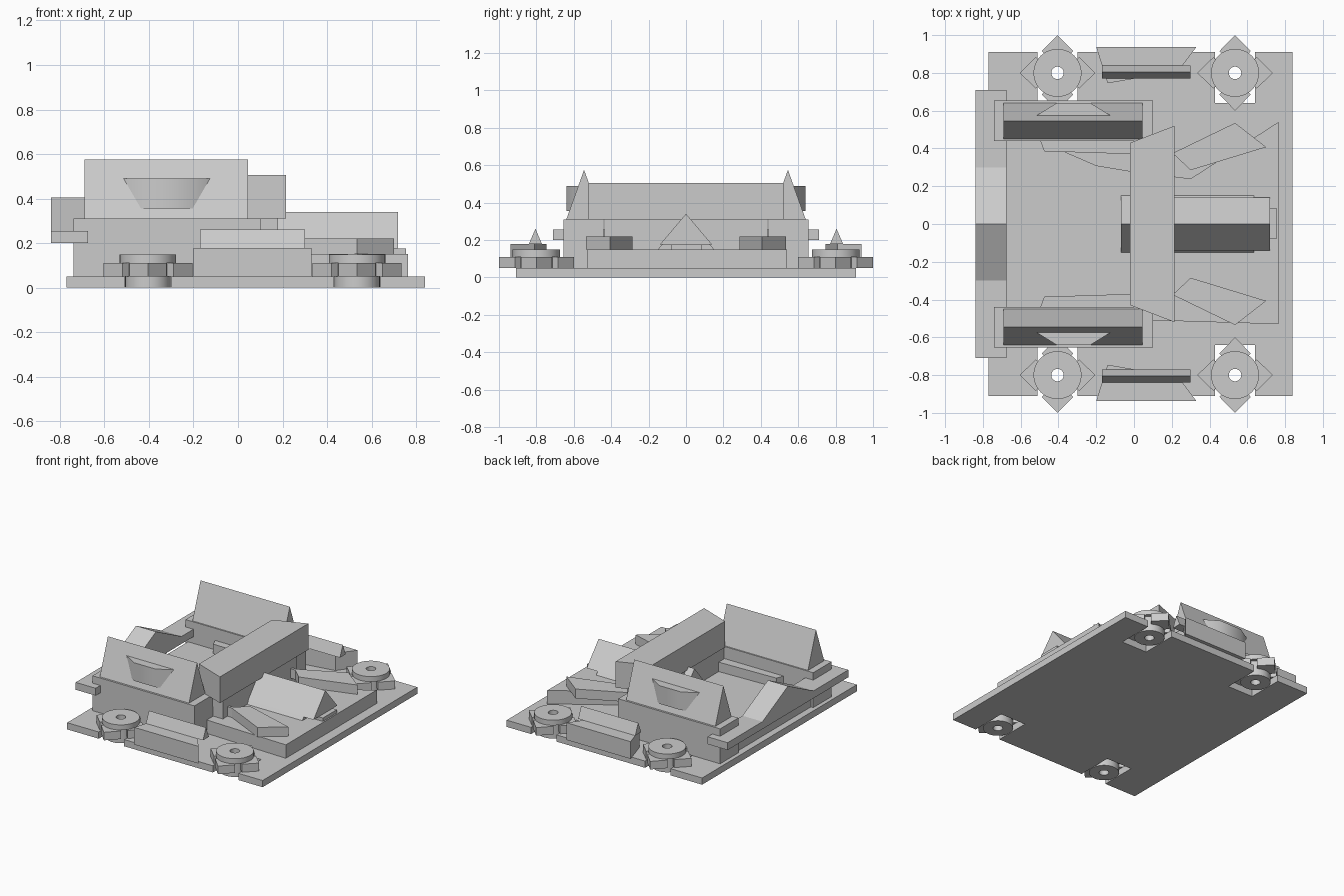
import bpy, bmesh, math
from mathutils import Vector

old = bpy.data.objects.get("Cube")
if old:
    bpy.data.objects.remove(old, do_unlink=True)

GRAY = (0.6, 0.6, 0.6, 1)
mat = bpy.data.materials.new("light_gray")
mat.use_nodes = True
mat.diffuse_color = GRAY
mat.node_tree.nodes["Principled BSDF"].inputs["Base Color"].default_value = GRAY


def finish(name, bm):
    bmesh.ops.recalc_face_normals(bm, faces=bm.faces)
    me = bpy.data.meshes.new(name)
    bm.to_mesh(me)
    bm.free()
    me.materials.append(mat)
    ob = bpy.data.objects.new(name, me)
    bpy.context.collection.objects.link(ob)
    return ob


def extrude(name, points, offset):
    bm = bmesh.new()
    face = bm.faces.new([bm.verts.new(p) for p in points])
    res = bmesh.ops.extrude_face_region(bm, geom=[face], use_keep_orig=True)
    verts = [g for g in res["geom"] if isinstance(g, bmesh.types.BMVert)]
    bmesh.ops.translate(bm, verts=verts, vec=Vector(offset))
    return finish(name, bm)


def slab(name, plan, z0, z1, side=1):
    return extrude(name, [(x, y * side, z0) for x, y in plan], (0, 0, z1 - z0))


def box(name, x0, x1, y0, y1, z0, z1):
    return slab(name, [(x0, y0), (x1, y0), (x1, y1), (x0, y1)], z0, z1)


def ridge(name, x0, x1, yc, half, z0, z1):
    profile = [(x0, yc - half, z0), (x0, yc + half, z0), (x0, yc, z1)]
    return extrude(name, profile, (x1 - x0, 0, 0))


def ring(name, x, y, r_in, r_out, z0, z1, n=40):
    # Disc with a round hole through it
    bm = bmesh.new()
    loops = []
    for r, z in ((r_out, z0), (r_out, z1), (r_in, z1), (r_in, z0)):
        loops.append([bm.verts.new((x + r * math.cos(2 * math.pi * i / n),
                                    y + r * math.sin(2 * math.pi * i / n), z)) for i in range(n)])
    for k in range(4):
        a, b = loops[k], loops[(k + 1) % 4]
        for i in range(n):
            j = (i + 1) % n
            bm.faces.new((a[i], a[j], b[j], b[i]))
    return smooth(finish(name, bm), 40)


def smooth(ob, degrees):
    bpy.ops.object.select_all(action='DESELECT')
    ob.select_set(True)
    bpy.context.view_layer.objects.active = ob
    bpy.ops.object.shade_smooth_by_angle(angle=math.radians(degrees))
    return ob


# Base plate with a notch for each rotor
WHEEL_X = (-0.405, 0.535)
edge = [(-0.77, 0.91)]
for wx in WHEEL_X:
    edge += [(wx - 0.105, 0.91), (wx - 0.105, 0.64), (wx + 0.105, 0.64), (wx + 0.105, 0.91)]
edge.append((0.84, 0.91))
slab("base_plate", edge + [(x, -y) for x, y in reversed(edge)], 0, 0.05)

# Raised deck
slab("deck", [(0.765, -0.53), (0.765, 0.54), (0.3, 0.24), (-0.02, 0.28), (-0.2, 0.31),
              (-0.72, 0.535), (-0.72, -0.53), (0.1, -0.51)], 0.05, 0.15)

# Central spine
ridge("spine_lower", -0.07, 0.635, 0, 0.15, 0.15, 0.33)
ridge("spine_upper", 0.1, 0.72, 0, 0.14, 0.175, 0.34)
box("nose_plate", 0.2, 0.755, -0.08, 0.085, 0.15, 0.175)

# Crossbar on its wall
box("crossbar_wall", -0.01, 0.18, -0.435, 0.435, 0.05, 0.31)
slab("crossbar", [(-0.02, -0.43), (0.215, -0.52), (0.215, 0.52), (-0.02, 0.43)], 0.31, 0.505)

# Tail bar and its ridge
box("tail_bar", -0.84, -0.675, -0.71, 0.71, 0.2, 0.255)
ridge("tail_ridge", -0.84, -0.675, 0, 0.3, 0.255, 0.405)

for s, label in ((1, "left"), (-1, "right")):
    # Side block, roof and scoop
    box(label + "_side_block", -0.74, 0.1, 0.44 * s, 0.655 * s, 0.05, 0.31)
    ridge(label + "_roof", -0.69, 0.045, 0.545 * s, 0.095, 0.31, 0.575)
    scoop = slab(label + "_scoop", [(-0.515, 0.575), (-0.125, 0.575), (-0.23, 0.64), (-0.41, 0.64)],
                 0.355, 0.49, s)
    smooth(scoop, 60)

    # Inner strip that widens into a swept fin
    slab(label + "_fin", [(-0.5, 0.45), (-0.475, 0.385), (0, 0.37), (0.22, 0.36), (0.3, 0.285),
                          (0.7, 0.407), (0.535, 0.535), (0.215, 0.38), (0.1, 0.38), (0.1, 0.45)],
         0.15, 0.22, s)

    # Outer pod
    slab(label + "_pod", [(-0.2, 0.937), (0.33, 0.937), (0.235, 0.81), (-0.14, 0.745)], 0.05, 0.178, s)
    ridge(label + "_pod_ridge", -0.17, 0.3, 0.805 * s, 0.035, 0.178, 0.26)

    # Rotors: hub, cap and four pointed blades
    for wx, place in zip(WHEEL_X, ("rear", "front")):
        name = f"{place}_{label}_rotor"
        wy = 0.8 * s
        ring(name + "_hub", wx, wy, 0.033, 0.102, 0, 0.115)
        ring(name + "_cap", wx, wy, 0.033, 0.127, 0.11, 0.148)
        for k in range(4):
            c, d = math.cos(k * math.pi / 2), math.sin(k * math.pi / 2)
            blade = [(0.2, 0), (0.115, 0.083), (0.085, 0.055), (0.085, -0.055), (0.115, -0.083)]
            slab(f"{name}_blade_{k + 1}", [(wx + u * c - v * d, wy + u * d + v * c) for u, v in blade],
                 0.05, 0.11)
